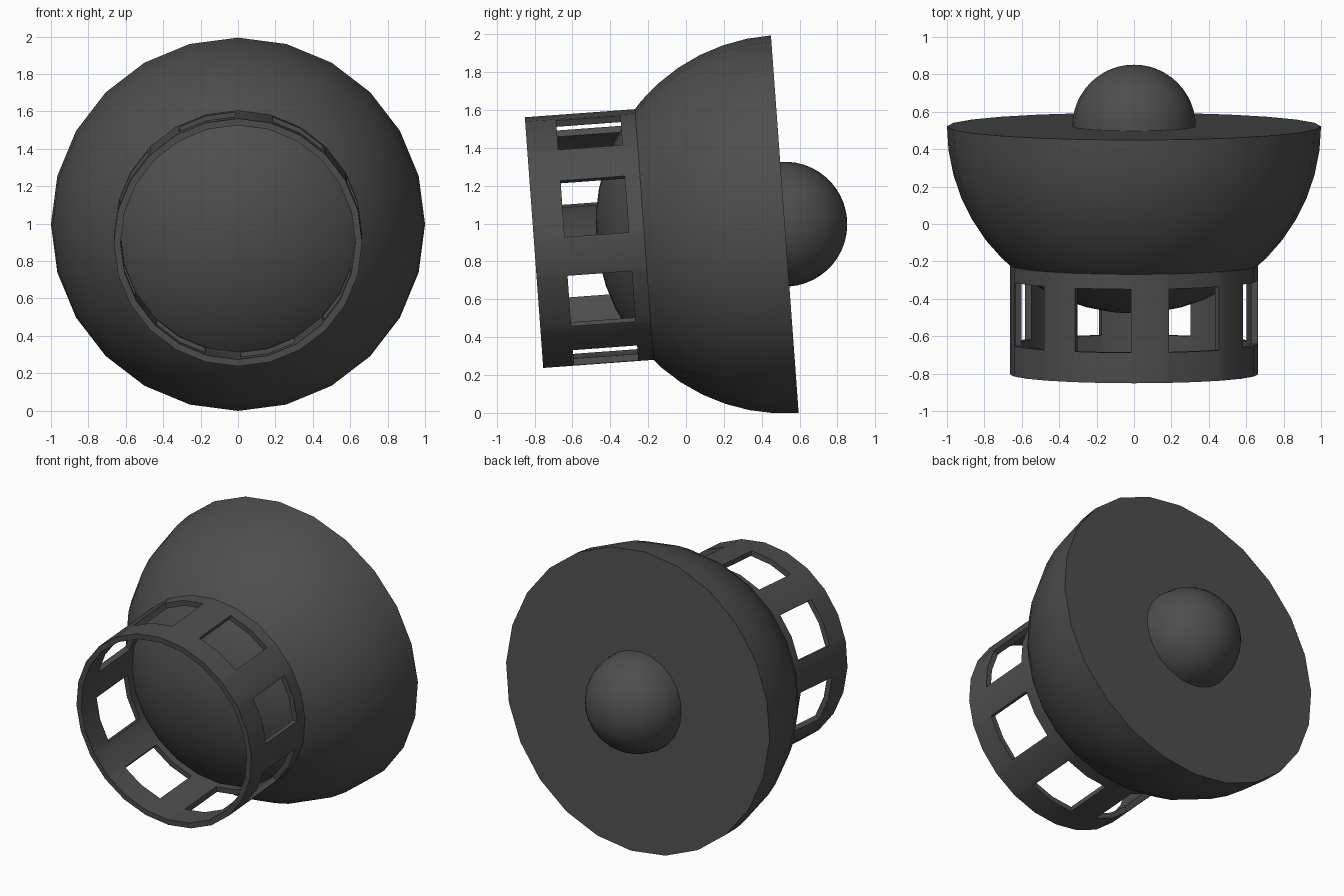
import bpy, bmesh, math
from mathutils import Matrix

if "Cube" in bpy.data.objects:
    bpy.data.objects.remove(bpy.data.objects["Cube"])

SIDES = 24
# every part is built around the y axis, then tilted about the rim centre
PLACE = Matrix.Translation((0, 0.522, 0.997)) @ Matrix.Rotation(math.radians(4.2), 4, 'X')

mat = bpy.data.materials.new("dark grey")
mat.diffuse_color = (0.075, 0.075, 0.075, 1)
mat.use_nodes = True
mat.node_tree.nodes["Principled BSDF"].inputs["Base Color"].default_value = mat.diffuse_color


def finish(name, bm, thickness=0):
    me = bpy.data.meshes.new(name)
    bm.to_mesh(me)
    bm.free()
    ob = bpy.data.objects.new(name, me)
    bpy.context.collection.objects.link(ob)
    me.materials.append(mat)
    bpy.ops.object.select_all(action='DESELECT')
    ob.select_set(True)
    bpy.context.view_layer.objects.active = ob
    if thickness:
        mod = ob.modifiers.new("wall", 'SOLIDIFY')
        mod.thickness = thickness
        mod.offset = -1
        mod.use_even_offset = True
        bpy.ops.object.modifier_apply(modifier=mod.name)
    ob.data.transform(PLACE)
    bpy.ops.object.shade_smooth_by_angle(angle=math.radians(35))
    return ob


def half_ball(name, radius, direction, rings):
    """Closed hemisphere whose dome points along y * direction."""
    bm = bmesh.new()
    loops = []
    for i in range(rings):
        t = math.pi / 2 * i / rings
        r, y = radius * math.cos(t), direction * radius * math.sin(t)
        loops.append([bm.verts.new((r * math.sin(2 * math.pi * k / SIDES), y,
                                    r * math.cos(2 * math.pi * k / SIDES)))
                      for k in range(SIDES)])
    tip = bm.verts.new((0, direction * radius, 0))
    for k in range(SIDES):
        n = (k + 1) % SIDES
        for a, b in zip(loops, loops[1:]):
            bm.faces.new((a[k], a[n], b[n], b[k]))
        bm.faces.new((loops[-1][k], loops[-1][n], tip))
    bm.faces.new(loops[0])
    bmesh.ops.recalc_face_normals(bm, faces=bm.faces)
    return finish(name, bm)


# main bowl and the small ball on its flat back
half_ball("bowl", 1.0, -1, 12)
half_ball("back_ball", 0.33, 1, 12)

# front sleeve: 24-sided tube with eight windows
RADIUS, HALF = 0.664, 13.5
rows = [-1.3285, -1.165, -0.825, -0.70]
angles, is_window = [], []
for w in range(8):
    centre = -15 + 45 * w
    angles += [centre - HALF, centre, centre + HALF, centre + 15, centre + 30]
    is_window += [True, True, False, False, False]


def on_polygon(deg):
    """Point on the flat-sided outline at a given angle."""
    off = deg % 15 - 7.5
    r = RADIUS * math.cos(math.radians(7.5)) / math.cos(math.radians(off))
    return r * math.sin(math.radians(deg)), r * math.cos(math.radians(deg))


bm = bmesh.new()
grid = []
for deg in angles:
    x, z = on_polygon(deg)
    grid.append([bm.verts.new((x, y, z)) for y in rows])
for i, a in enumerate(grid):
    b = grid[(i + 1) % len(grid)]
    for j in range(3):
        if not (j == 1 and is_window[i]):
            bm.faces.new((a[j], b[j], b[j + 1], a[j + 1]))
finish("windowed_sleeve", bm, 0.036)
